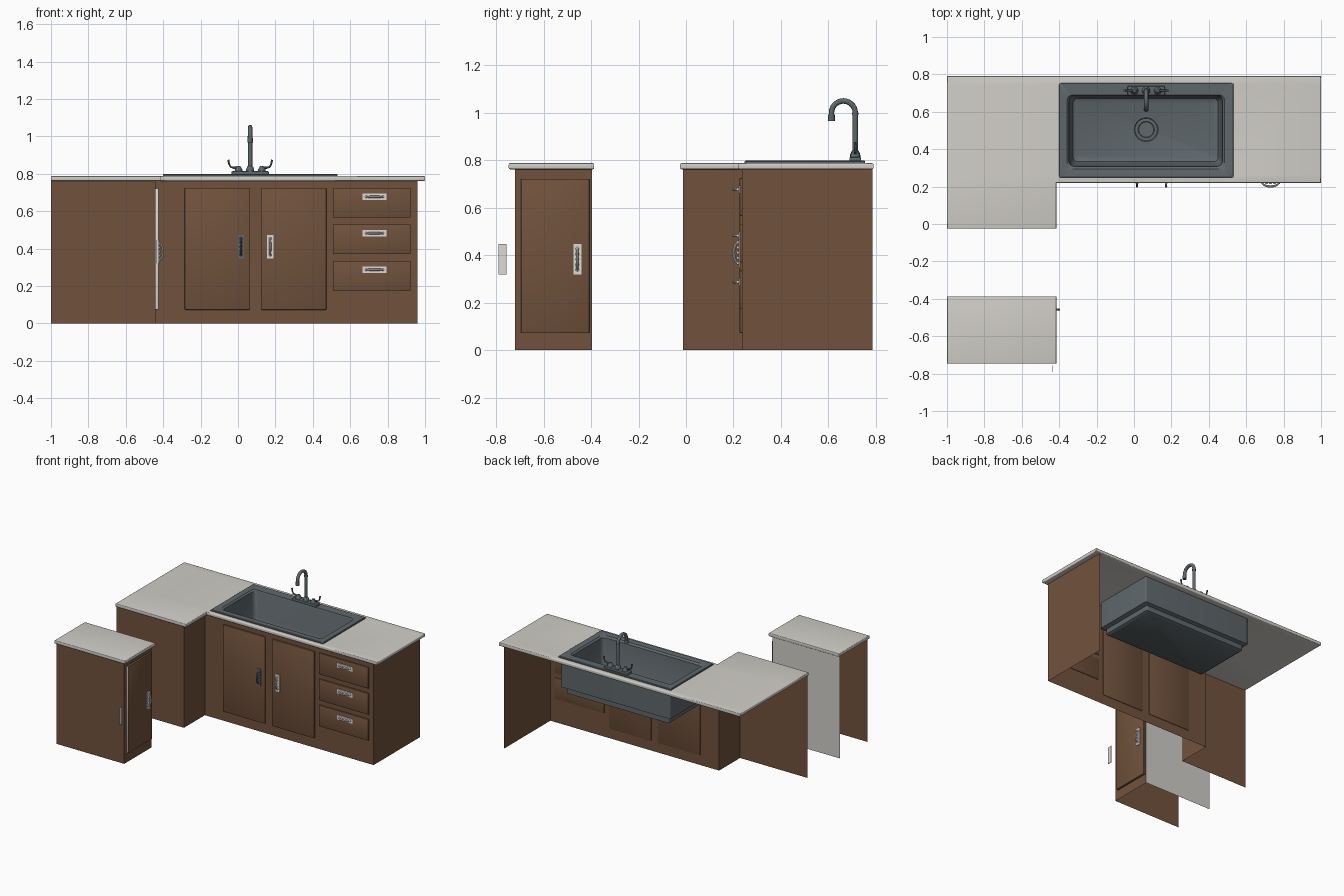
import bpy, bmesh, math
from mathutils import Matrix, Vector

if "Cube" in bpy.data.objects:
    bpy.data.objects.remove(bpy.data.objects["Cube"])


def material(name, rgb):
    m = bpy.data.materials.new(name)
    m.diffuse_color = (*rgb, 1)
    m.use_nodes = True
    m.node_tree.nodes["Principled BSDF"].inputs["Base Color"].default_value = m.diffuse_color
    return m


WOOD = material("brown_wood", (0.165, 0.085, 0.046))
STONE = material("pale_counter", (0.64, 0.62, 0.58))
STEEL = material("grey_steel", (0.115, 0.138, 0.148))
WHITE = material("white_metal", (0.72, 0.71, 0.68))


def finish(name, bm, mat, smooth=True, recalc=True):
    if recalc:
        bmesh.ops.recalc_face_normals(bm, faces=bm.faces[:])
    me = bpy.data.meshes.new(name)
    bm.to_mesh(me)
    bm.free()
    me.materials.append(mat)
    ob = bpy.data.objects.new(name, me)
    bpy.context.collection.objects.link(ob)
    if smooth:
        bpy.ops.object.select_all(action='DESELECT')
        ob.select_set(True)
        bpy.context.view_layer.objects.active = ob
        bpy.ops.object.shade_smooth_by_angle(angle=math.radians(35))
    return ob


def add_box(bm, lo, hi, bevel=0.0, segments=2):
    lo, hi = Vector(lo), Vector(hi)
    mat = Matrix.Translation((lo + hi) / 2) @ Matrix.Diagonal((*(hi - lo), 1))
    vs = bmesh.ops.create_cube(bm, size=1, matrix=mat)['verts']
    if bevel:
        es = list({e for v in vs for e in v.link_edges})
        bmesh.ops.bevel(bm, geom=es, offset=bevel, segments=segments, profile=0.5, affect='EDGES')


def box(name, lo, hi, mat, bevel=0.0):
    bm = bmesh.new()
    add_box(bm, lo, hi, bevel)
    return finish(name, bm, mat)


def wall(name, path, mat, z0=0.0, z1=0.765):
    """Open single-sheet wall following a plan path."""
    bm = bmesh.new()
    cols = [(bm.verts.new((x, y, z0)), bm.verts.new((x, y, z1))) for x, y in path]
    for a, b in zip(cols, cols[1:]):
        bm.faces.new((a[0], b[0], b[1], a[1]))
    return finish(name, bm, mat, smooth=False, recalc=False)


def add_tube(bm, pts, radii, n=14):
    """Sweep a circle along points, with one radius per point."""
    pts = [Vector(p) for p in pts]
    rings, side = [], None
    for i, p in enumerate(pts):
        t = (pts[min(i + 1, len(pts) - 1)] - pts[max(i - 1, 0)]).normalized()
        if side is None:
            side = t.orthogonal()
        side = (side - t * side.dot(t)).normalized()
        up = t.cross(side)
        rings.append([bm.verts.new(p + radii[i] * (side * math.cos(a) + up * math.sin(a)))
                      for a in (2 * math.pi * k / n for k in range(n))])
    loft(bm, rings)


def loft(bm, rings):
    for a, b in zip(rings, rings[1:]):
        for k in range(len(a)):
            j = (k + 1) % len(a)
            bm.faces.new((a[k], a[j], b[j], b[k]))
    bm.faces.new(rings[0][::-1])
    bm.faces.new(rings[-1])


def counter(name, xs, ys, keep):
    """Slab made of grid cells, so it can be L-shaped and have a hole."""
    bm = bmesh.new()
    for i in range(len(xs) - 1):
        for j in range(len(ys) - 1):
            if keep(i, j):
                bm.faces.new([bm.verts.new((x, y, 0.762)) for x, y in (
                    (xs[i], ys[j]), (xs[i + 1], ys[j]), (xs[i + 1], ys[j + 1]), (xs[i], ys[j + 1]))])
    bmesh.ops.remove_doubles(bm, verts=bm.verts[:], dist=1e-5)
    ext = bmesh.ops.extrude_face_region(bm, geom=bm.faces[:], use_keep_orig=True)['geom']
    bmesh.ops.translate(bm, vec=(0, 0, 0.026), verts=[g for g in ext if isinstance(g, bmesh.types.BMVert)])
    bmesh.ops.recalc_face_normals(bm, faces=bm.faces[:])
    sharp = [e for e in bm.edges if len(e.link_faces) == 2 and e.calc_face_angle() > 0.5
             and abs(e.verts[0].co.z - e.verts[1].co.z) < 1e-4]
    bmesh.ops.bevel(bm, geom=sharp, offset=0.006, segments=3, profile=0.5, affect='EDGES')
    return finish(name, bm, STONE)


# Cabinet shells: open at the back, the left and the bottom
wall("main_cabinet_walls", [(-1, -0.012), (-0.44, -0.012), (-0.44, 0.236), (0.96, 0.236), (0.96, 0.785)], WOOD)
wall("small_cabinet_walls", [(-1, -0.72), (-0.44, -0.72), (-0.44, -0.395)], WOOD)
wall("small_cabinet_back", [(-0.44, -0.395), (-1, -0.395)], STONE)

# Worktops
counter("main_worktop", [-1, -0.415, -0.385, 0.515, 1], [-0.025, 0.22, 0.265, 0.74, 0.79],
        lambda i, j: (j > 0 or i == 0) and not (i == 2 and j == 2))
counter("small_worktop", [-1, -0.415], [-0.747, -0.387], lambda i, j: True)

# Doors and drawers
for name, x0, x1, z0, z1 in (("left_door", -0.285, 0.065, 0.072, 0.725), ("right_door", 0.122, 0.472, 0.072, 0.725),
                             ("top_drawer", 0.51, 0.923, 0.565, 0.725), ("middle_drawer", 0.51, 0.923, 0.37, 0.53),
                             ("bottom_drawer", 0.51, 0.923, 0.175, 0.335)):
    box(name, (x0, 0.225, z0), (x1, 0.24, z1), WOOD, 0.005)
door = box("side_door", (-0.444, -0.695, 0.072), (-0.425, -0.407, 0.722), WOOD, 0.004)
door.data.materials.append(WHITE)
for p in door.data.polygons:
    if p.normal.y < -0.9:
        p.material_index = 1


# Handles: back plate, bowed grip and a row of beads
def handle(name, place, vertical, side, mat, grip=True):
    bm = bmesh.new()
    add_box(bm, (-0.064, -0.004, -0.017), (0.064, 0, 0.017))
    if grip:
        arc = [math.pi * k / 12 for k in range(13)]
        add_tube(bm, [(-0.045 * math.cos(a), -0.002 - 0.022 * math.sin(a), 0) for a in arc],
                 [0.004 + 0.002 * math.sin(a) for a in arc], 8)
        for k in range(-2, 3):
            bmesh.ops.create_uvsphere(bm, u_segments=10, v_segments=6, radius=0.0075,
                                      matrix=Matrix.Translation((k * 0.022, -0.005, 0)))
    m = Matrix.Translation(place)
    if side:
        m = m @ Matrix.Rotation(math.pi / 2, 4, 'Z')
    if vertical:
        m = m @ Matrix.Rotation(math.pi / 2, 4, 'Y')
    bm.transform(m)
    finish(name, bm, mat)


handle("left_door_handle", (0.016, 0.225, 0.41), True, False, STEEL)
handle("right_door_handle", (0.172, 0.225, 0.41), True, False, WHITE)
for label, z in (("top", 0.677), ("middle", 0.482), ("bottom", 0.287)):
    handle(label + "_drawer_handle", (0.73, 0.225, z), False, False, WHITE)
handle("side_door_handle", (-0.425, -0.458, 0.383), True, True, WHITE)
handle("loose_handle_plate", (-0.436, -0.773, 0.383), True, True, WHITE, grip=False)


# Sink: one loft of rounded rectangles, from the underside over the rim to the basin floor
def rounded_ring(bm, x0, x1, y0, y1, r, z, n=6):
    out = []
    for cx, cy, s in ((x1 - r, y1 - r, 0), (x0 + r, y1 - r, 1), (x0 + r, y0 + r, 2), (x1 - r, y0 + r, 3)):
        for k in range(n + 1):
            a = math.pi / 2 * (s + k / n)
            out.append(bm.verts.new((cx + r * math.cos(a), cy + r * math.sin(a), z)))
    return out


bm = bmesh.new()
loft(bm, [rounded_ring(bm, *s) for s in (
    (-0.345, 0.475, 0.30, 0.70, 0.01, 0.508), (-0.36, 0.49, 0.285, 0.72, 0.01, 0.518),
    (-0.36, 0.49, 0.285, 0.72, 0.01, 0.555), (-0.388, 0.518, 0.262, 0.743, 0.01, 0.565),
    (-0.388, 0.518, 0.262, 0.743, 0.01, 0.786), (-0.402, 0.532, 0.247, 0.755, 0.006, 0.786),
    (-0.402, 0.532, 0.247, 0.755, 0.006, 0.795), (-0.398, 0.528, 0.251, 0.751, 0.006, 0.798),
    (-0.358, 0.485, 0.295, 0.69, 0.03, 0.796), (-0.347, 0.473, 0.308, 0.686, 0.03, 0.785),
    (-0.336, 0.461, 0.322, 0.683, 0.03, 0.60), (-0.325, 0.45, 0.333, 0.672, 0.025, 0.57),
    (-0.305, 0.43, 0.353, 0.652, 0.02, 0.56))])
finish("sink", bm, STEEL)

# Drain: two raised rings on the basin floor
bm = bmesh.new()
for radius in (0.07, 0.05):
    rings = []
    for r, z in ((radius, 0.558), (radius, 0.563), (radius - 0.006, 0.564), (radius - 0.01, 0.561)):
        rings.append([bm.verts.new((0.065 + r * math.cos(math.tau * k / 28), 0.505 + r * math.sin(math.tau * k / 28), z))
                      for k in range(28)])
    loft(bm, rings)
finish("drain", bm, STEEL)

# Tap: base plate, gooseneck and two lever handles
X, Y = 0.065, 0.713
box("tap_base", (X - 0.1, Y - 0.025, 0.794), (X + 0.1, Y + 0.025, 0.814), STEEL, 0.006)
bm = bmesh.new()
bell = [(0.81, 0.022), (0.825, 0.021), (0.838, 0.016), (0.842, 0.012)]
add_tube(bm, [(X, Y, z) for z, r in bell], [r for z, r in bell], 18)
neck = [(X, Y, 0.83), (X, Y, 0.92)]
neck += [(X, Y - 0.05 + 0.05 * math.cos(a), 1.0 + 0.05 * math.sin(a)) for a in (math.pi * k / 14 for k in range(15))]
neck += [(X, Y - 0.1, 0.985)]
add_tube(bm, neck, [0.0115] * len(neck))
add_tube(bm, [(X, Y - 0.1, 0.992), (X, Y - 0.1, 0.966)], [0.014, 0.014])
add_tube(bm, [(X, Y, 0.99), (X, Y, 1.002)], [0.0135, 0.0135])
finish("tap_spout", bm, STEEL)
for label, s in (("left", -1), ("right", 1)):
    bm = bmesh.new()
    hx = X + s * 0.062
    knob = [(0.81, 0.021), (0.822, 0.02), (0.833, 0.014), (0.842, 0.009)]
    add_tube(bm, [(hx, Y, z) for z, r in knob], [r for z, r in knob], 16)
    add_tube(bm, [(hx, Y, 0.831), (hx + s * 0.025, Y, 0.832), (hx + s * 0.043, Y, 0.837),
                  (hx + s * 0.051, Y, 0.853), (hx + s * 0.055, Y, 0.875)], [0.007, 0.006, 0.005, 0.005, 0.006], 10)
    finish(label + "_tap_lever", bm, STEEL)
